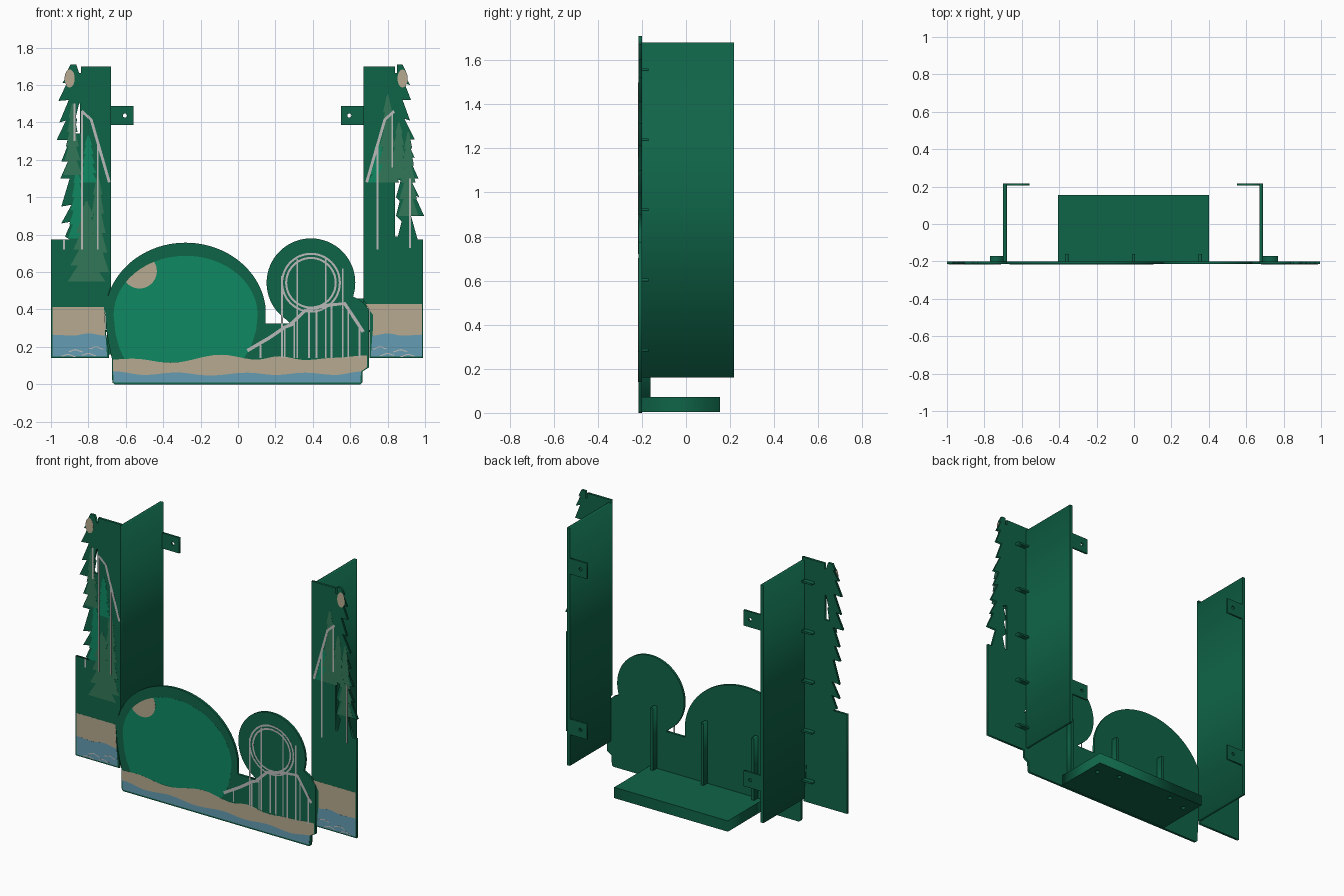
import bpy, math
from mathutils import Matrix, Vector

if "Cube" in bpy.data.objects:
    bpy.data.objects.remove(bpy.data.objects["Cube"])

def material(name, rgb):
    m = bpy.data.materials.new(name)
    m.diffuse_color = [((c / 255 + .055) / 1.055) ** 2.4 for c in rgb] + [1]
    m.use_nodes = True
    m.node_tree.nodes["Principled BSDF"].inputs["Base Color"].default_value = m.diffuse_color
    return m

BASE = material("dark_green", (15, 100, 71))
LIGHT = material("bright_green", (14, 137, 97))
DUSTY = material("dusty_green", (50, 119, 88))
SAND = material("sand", (182, 170, 144))
BLUE = material("water_blue", (101, 156, 178))
GREY = material("track_grey", (186, 186, 184))
FRONT, BACK = -.215, -.2

def plate(name, loops, mat, y0=FRONT, y1=BACK, flat=False):
    """Fill closed loops (later loops cut holes) and extrude from y0 to y1 (z if flat)."""
    cu = bpy.data.curves.new(name, 'CURVE')
    cu.dimensions, cu.fill_mode, cu.extrude = '2D', 'BOTH', abs(y1 - y0) / 2
    for pts in loops:
        sp = cu.splines.new('POLY')
        sp.points.add(len(pts) - 1)
        for p, q in zip(sp.points, pts):
            p.co = (q[0], q[1], 0, 1)
        sp.use_cyclic_u = True
    tmp = bpy.data.objects.new(name + "_curve", cu)
    bpy.context.collection.objects.link(tmp)
    bpy.context.view_layer.update()
    me = bpy.data.meshes.new_from_object(tmp.evaluated_get(bpy.context.evaluated_depsgraph_get()))
    bpy.data.objects.remove(tmp)
    mid = (y0 + y1) / 2
    me.transform(Matrix.Translation((0, 0, mid)) if flat else
                 Matrix.Translation((0, mid, 0)) @ Matrix.Rotation(math.pi / 2, 4, 'X'))
    me.materials.clear()
    me.materials.append(mat)
    ob = bpy.data.objects.new(name, me)
    bpy.context.collection.objects.link(ob)
    return ob

def paint(name, pts, mat, level=1, holes=()):
    """Thin coloured layer on the front face."""
    y = FRONT - .0005 * level
    return plate(name, [pts, *holes], mat, y, y + .0004)

def box(name, x, y, z, mat=BASE):
    return plate(name, [[(x[0], z[0]), (x[1], z[0]), (x[1], z[1]), (x[0], z[1])]], mat, y[0], y[1])

def arc(cx, cz, rx, rz, a0=0, a1=360, n=48):
    k = n if a1 - a0 == 360 else n + 1
    return [(cx + rx * math.cos(math.radians(a0 + (a1 - a0) * i / n)),
             cz + rz * math.sin(math.radians(a0 + (a1 - a0) * i / n))) for i in range(k)]

def ribbon(name, pts, w=.011, level=4):
    """Painted line of constant width along a path."""
    v = [Vector(p) for p in pts]
    a, b = [], []
    for i, p in enumerate(v):
        d = (v[min(i + 1, len(v) - 1)] - v[max(i - 1, 0)]).normalized()
        n = Vector((-d.y, d.x)) * w / 2
        a.append(p + n)
        b.append(p - n)
    paint(name, [tuple(p) for p in a + b[::-1]], GREY, level)

def smooth(pts, n=6):
    """Cosine-eased wave through a few points."""
    out = []
    for (x0, z0), (x1, z1) in zip(pts, pts[1:]):
        for i in range(n):
            t = i / n
            out.append((x0 + (x1 - x0) * t, z0 + (z1 - z0) * (1 - math.cos(math.pi * t)) / 2))
    return out + [pts[-1]]

def tree(name, cx, z0, z1, w, mat, level=2, tiers=5):
    """Painted fir tree with stepped branches."""
    right = []
    for i in range(tiers):
        f = 1 - .75 * i / tiers
        z = z0 + (z1 - z0) * i / tiers
        right += [(w * f, z), (w * f * .45, z + (z1 - z0) / tiers)]
    right[-1] = (.003, z1)
    paint(name, [(cx + x, z) for x, z in right] + [(cx - x, z) for x, z in right[::-1]], mat, level)

# Centre board: hill, wheel disc and base in one outline
hill = arc(-.28, .37, .43, .387, 8, 180, 48)[::-1]
board = [(-.66, 0), (-.672, .01), (-.675, .14), (-.692, .22), (-.705, .3)] + hill
board += [(.147, .37), (.147, .325), (.28, .325)]
board += arc(.39, .543, .237, .237, -18, 240, 56)[::-1][1:]
board += [(.65, .452), (.675, .43), (.70, .40), (.70, .09), (.667, .07), (.665, .01), (.655, 0)]
plate("centre_board", [board], BASE)

# Hill face and its round sun
face = arc(-.28, .37, .385, .317, 0, 180, 40) + [(-.655, .27), (-.635, .195), (-.60, .12), (.02, .12), (.07, .2), (.097, .29)]
paint("hill_face", face, LIGHT, 1)
sun = []
for x, z in arc(-.527, .605, .093, .093):
    r = math.hypot((x + .28) / .385, (z - .37) / .317)
    s = min(1, 1 / r)
    sun.append((-.28 + (x + .28) * s, .37 + (z - .37) * s))
paint("hill_sun", sun, SAND, 2)

# Shore and water along the base
top = smooth([(-.668, .133), (-.56, .137), (-.36, .115), (-.09, .158), (.1, .132), (.22, .15),
              (.36, .13), (.52, .142), (.69, .155)])
low = smooth([(-.668, .07), (-.5, .05), (-.33, .063), (-.15, .047), (.05, .062), (.2, .05),
              (.36, .062), (.52, .05), (.657, .068)])
paint("centre_sand", top + [(.69, .092)] + low[::-1], SAND, 3)
paint("centre_water", low + [(.655, .01), (-.665, .01)], BLUE, 3)

# Coaster loop, track and supports
for r in (.16, .138):
    paint("coaster_loop", arc(.39, .543, r, r), GREY, 4, [arc(.39, .543, r - .011, r - .011)])
ribbon("coaster_track", [(.05, .18), (.17, .25), (.25, .305), (.30, .325)], .018)
ribbon("coaster_track", [(.28, .32), (.36, .395), (.46, .42), (.57, .432), (.67, .28)], .018)
for x, z in ((.12, .21), (.235, .58), (.25, .31), (.30, .33), (.317, .67), (.38, .40), (.42, .41),
             (.47, .67), (.50, .42), (.56, .62), (.59, .40), (.65, .31)):
    ribbon("coaster_support", [(x, .14), (x, z)], .009)

# Shelf with screw holes underneath, and ribs behind the board
rect = [(-.405, BACK), (.40, BACK), (.40, .155), (-.405, .155)]
holes = [arc(x, y, .013, .013, n=16) for x, y in ((-.34, .06), (-.2, .1), (.2, .1), (.34, .06))]
plate("shelf_underside", [rect, *holes], BASE, .003, .03, flat=True)
plate("shelf_top", [rect], BASE, .03, .072, flat=True)
for x in (-.36, -.003, .355):
    box("board_rib", (x - .009, x + .009), (BACK, -.16), (.07, .47))

# Tree-edged side panels: outer edge bottom to top, x measured from the middle
left_edge = [(1, .14), (1, .775), (.90, .775), (.925, .79), (.89, .87), (.945, .86), (.89, .96),
             (.945, .95), (.90, 1.10), (.95, 1.10), (.91, 1.19), (.945, 1.19), (.90, 1.305),
             (.97, 1.305), (.92, 1.41), (.955, 1.40), (.905, 1.52), (.96, 1.515), (.915, 1.61), (.94, 1.61)]
right_edge = [(.99, .14), (.99, .775), (.96, .775), (.925, .90), (.995, .90), (.945, 1.01),
              (.97, 1.0), (.92, 1.10), (.965, 1.10), (.91, 1.22), (.945, 1.21), (.90, 1.31),
              (.945, 1.31), (.89, 1.42), (.92, 1.41), (.88, 1.52), (.925, 1.52), (.89, 1.61), (.92, 1.60)]
tip = [(.90, 1.67), (.915, 1.67), (.895, 1.71), (.865, 1.71), (.85, 1.665), (.84, 1.665), (.84, 1.70)]
left_inner = [(.68, 1.70), (.68, .52), (.694, .48), (.712, .37), (.707, .28), (.69, .18), (.69, .14)]
right_inner = [(.67, 1.70), (.67, .45), (.702, .41), (.702, .14)]
left_hole = [(.845, 1.34), (.875, 1.34), (.86, 1.42), (.87, 1.42), (.85, 1.50), (.845, 1.50)]
right_hole = [(.84, .79), (.855, .79), (.875, .87), (.845, .90), (.865, .98), (.845, 1.0), (.87, 1.09), (.84, 1.10)]

for side, s, edge, inner, hole in (("left", -1, left_edge, left_inner, left_hole),
                                   ("right", 1, right_edge, right_inner, right_hole)):
    def m(pts):
        return [(s * x, z) for x, z in pts]
    shift = 0 if s < 0 else -.015
    crown = [(x + shift if x > .85 else x, z) for x, z in tip]
    plate(side + "_panel", [m(edge + crown + inner), m(hole)], BASE)

    # Deep side wall, pegs joining it to the panel, and mounting tabs with holes
    w = .70 if s < 0 else .69
    box(side + "_wall", sorted((s * w, s * (w - .02))), (BACK, .217), (.16, 1.68))
    for i in range(5):
        z = .285 + .318 * i
        box(side + "_peg", sorted((s * w, s * .77)), (BACK, -.17), (z - .006, z + .006))
    for z in (.41, 1.437):
        tab = [(w - .02, z - .05), (.56 if s < 0 else .55, z - .05), (.56 if s < 0 else .55, z + .05), (w - .02, z + .05)]
        plate(side + "_mounting_tab", [m(tab), arc(s * (w - .095), z, .011, .011, n=16)], BASE, .205, .217)

    # Shore, water and ripples
    out, inn, h = edge[0][0] - .007, (.70 if s < 0 else .71), (.412 if s < 0 else .43)
    sx = .717 if s < 0 else .68
    paint(side + "_sand", m([(out, .26), (out, h), (sx, h), (inn + .012, .37), (inn + .01, .26)]), SAND, 1)
    shore = smooth([(out, .265), (.88, .26), (.80, .272), (inn + .008, .26)])
    paint(side + "_water", m(shore + [(inn, .148), (out, .148)]), BLUE, 2)
    for x, z in ((.76, .20), (.87, .185), (.80, .165), (.91, .16)):
        ribbon(side + "_ripple", m(smooth([(x - .04, z - .012), (x, z), (x + .035, z - .01)], 4)), .006, 3)

    # Painted trees, small sun and coaster lines
    if s < 0:
        spec = ((.80, 1.08, 1.33, .05, LIGHT, 1), (.86, .78, 1.15, .05, LIGHT, 1), (.81, .55, .98, .10, DUSTY, 2),
                (.75, .60, 1.12, .06, DUSTY, 3), (.885, 1.12, 1.50, .05, DUSTY, 2))
    else:
        spec = ((.75, 1.08, 1.30, .06, LIGHT, 1), (.80, 1.08, 1.55, .06, DUSTY, 2),
                (.91, .90, 1.35, .055, DUSTY, 2), (.86, 1.10, 1.40, .05, DUSTY, 3))
    for cx, z0, z1, tw, mat, lv in spec:
        tree(side + "_painted_tree", s * cx, z0, z1, tw, mat, lv)
    sx = .90 if s < 0 else .88
    paint(side + "_sun", arc(s * sx, 1.635, .027, .048), SAND, 2)
    ribbon(side + "_coaster_track", m([(.835, 1.46), (.785, 1.415), (.688, 1.08)]), .015)
    lines = ((.835, .72, 1.46), (.75, .72, 1.30), (.875, 1.30, 1.50), (.93, .72, .775)) if s < 0 else \
            ((.745, .72, 1.28), (.825, 1.16, 1.45), (.92, .73, 1.10))
    for x, z0, z1 in lines:
        ribbon(side + "_coaster_support", m([(x, z0), (x, z1)]), .010)
